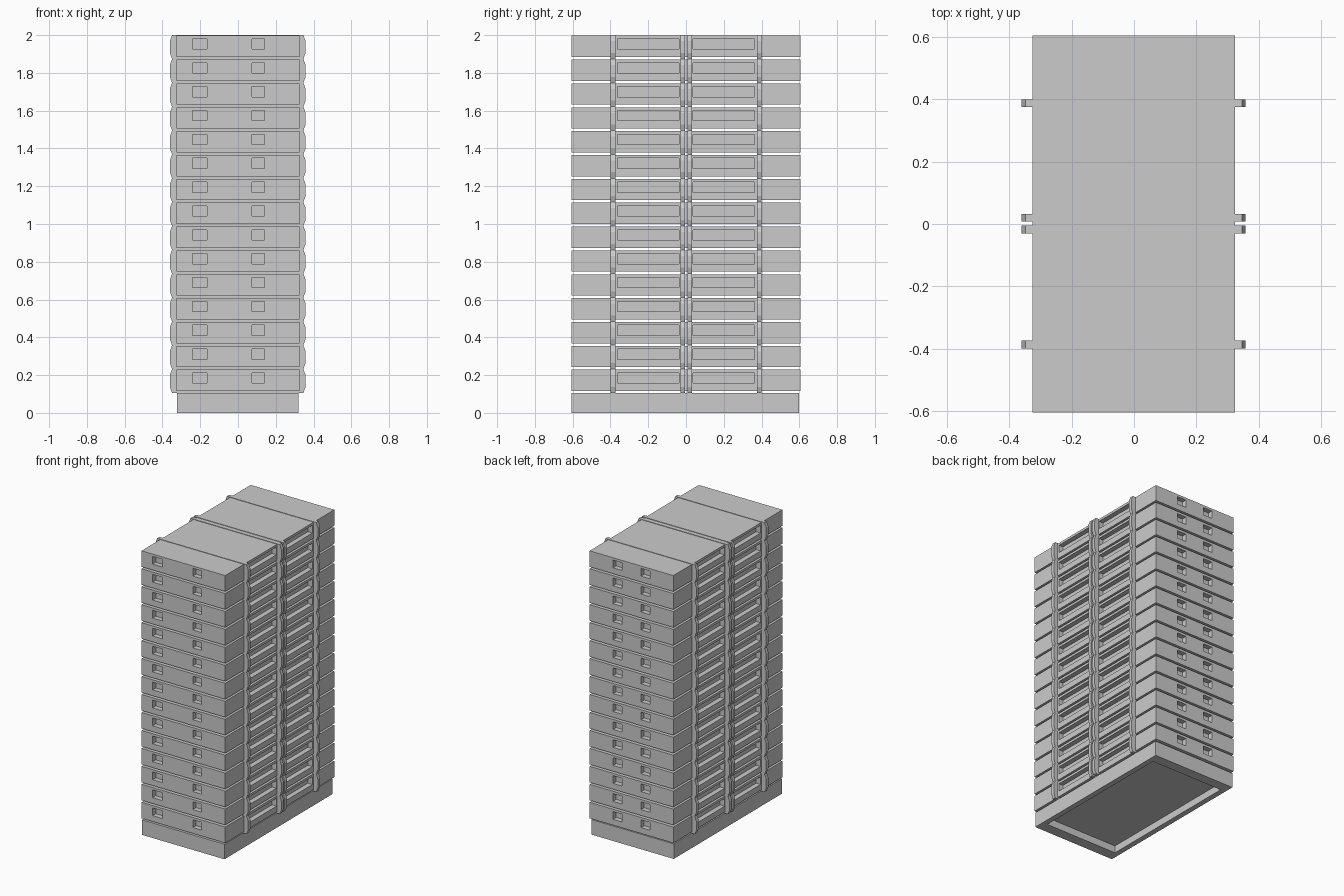
import bpy, bmesh
from mathutils import Matrix, Vector

if "Cube" in bpy.data.objects:
    bpy.data.objects.remove(bpy.data.objects["Cube"])

LAYERS, PITCH, Z0 = 15, 0.1263, 0.1055


def add_block(bm, lo, hi):
    lo, hi = Vector(lo), Vector(hi)
    m = Matrix.Translation((lo + hi) / 2) @ Matrix.Diagonal((*(hi - lo), 1))
    bmesh.ops.create_cube(bm, size=1, matrix=m)


def finish(name, bm):
    bmesh.ops.recalc_face_normals(bm, faces=bm.faces)
    mesh = bpy.data.meshes.new(name)
    bm.to_mesh(mesh)
    bm.free()
    ob = bpy.data.objects.new(name, mesh)
    bpy.context.collection.objects.link(ob)
    return ob


def blocks(name, *pairs):
    bm = bmesh.new()
    for lo, hi in pairs:
        add_block(bm, lo, hi)
    return finish(name, bm)


def cut(ob, cutter):
    cutter.hide_render = True
    cutter.hide_set(True)
    mod = ob.modifiers.new("recess", 'BOOLEAN')
    mod.operation, mod.solver, mod.object = 'DIFFERENCE', 'EXACT', cutter


def stack(ob):
    mod = ob.modifiers.new("stack", 'ARRAY')
    mod.count = LAYERS
    mod.use_relative_offset = False
    mod.use_constant_offset = True
    mod.constant_offset_displace = (0, 0, PITCH)


# base plinth, hollow underneath
base = blocks("base", ((-0.323, -0.606, 0), (0.319, 0.597, 0.1055)))
cut(base, blocks("base_cutter", ((-0.285, -0.53, -0.1), (0.281, 0.525, 0.05))))

# stacked crates with hand recesses on all four sides
crate = blocks("crates", ((-0.326, -0.606, Z0 + 0.0105), (0.325, 0.606, Z0 + 0.123)))
z1, z2 = Z0 + 0.052, Z0 + 0.106
D = 0.035
pockets = []
for y1, y2 in ((-0.363, -0.037), (0.037, 0.363)):
    pockets += [((0.325 - D, y1, z1), (0.4, y2, z2)),
                ((-0.4, y1, z1), (-0.326 + D, y2, z2))]
for x1, x2 in ((-0.24, -0.164), (0.073, 0.141)):
    pockets.append(((x1, -0.7, z1), (x2, -0.606 + D, z2)))
for x1, x2 in ((-0.145, -0.075), (0.073, 0.143)):
    pockets.append(((x1, 0.606 - D, z1), (x2, 0.7, z2)))
cut(crate, blocks("pocket_cutter", *pockets))
stack(crate)

# bands around every crate, with bevelled outer ends
half = [(0.346, 0), (0.358, 0.032), (0.358, 0.094), (0.346, PITCH)]
outline = half + [(-x - 0.003, z) for x, z in reversed(half)]
bm = bmesh.new()
for yc in (-0.387, -0.0175, 0.02, 0.388):
    face = bm.faces.new([bm.verts.new((x, yc - 0.0125, Z0 + z)) for x, z in outline])
    ext = bmesh.ops.extrude_face_region(bm, geom=[face], use_keep_orig=True)
    verts = [g for g in ext["geom"] if isinstance(g, bmesh.types.BMVert)]
    bmesh.ops.translate(bm, verts=verts, vec=(0, 0.025, 0))
bands = finish("bands", bm)

# keep only the outer shell of each band, plus the pieces above and below the crate
cut(bands, blocks("band_cutter", ((-0.32, -0.6, Z0 + 0.015), (0.319, 0.6, Z0 + 0.119))))
stack(bands)
